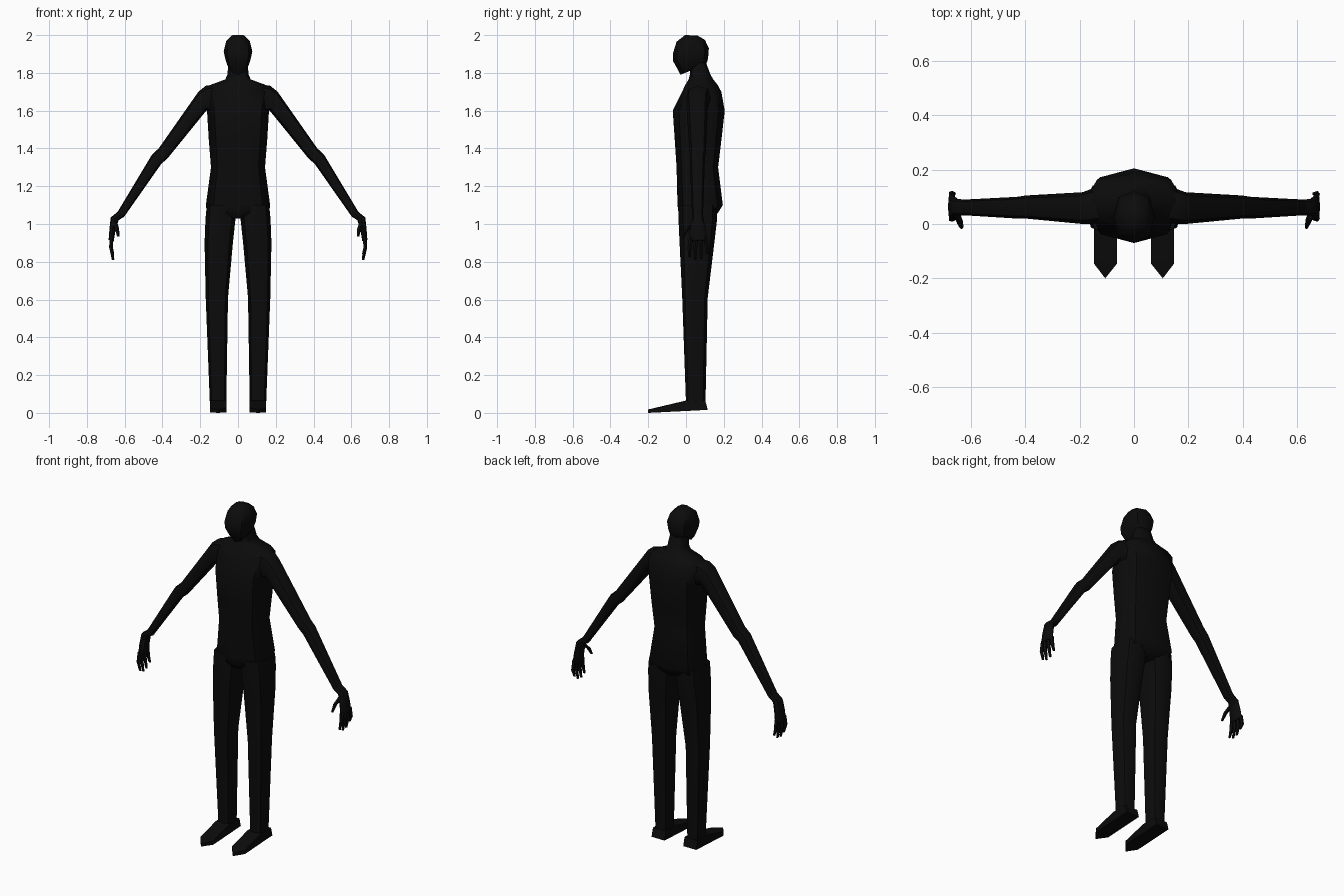
import bpy, bmesh, math
from mathutils import Vector

if "Cube" in bpy.data.objects:
    bpy.data.objects.remove(bpy.data.objects["Cube"])

black = bpy.data.materials.new("matte black")
black.diffuse_color = (0.0035, 0.0035, 0.0035, 1)
black.use_nodes = True
black.node_tree.nodes["Principled BSDF"].inputs["Base Color"].default_value = black.diffuse_color


def finish(name, bm):
    bmesh.ops.recalc_face_normals(bm, faces=bm.faces)
    me = bpy.data.meshes.new(name)
    bm.to_mesh(me)
    bm.free()
    me.materials.append(black)
    ob = bpy.data.objects.new(name, me)
    bpy.context.collection.objects.link(ob)
    bpy.ops.object.select_all(action='DESELECT')
    ob.select_set(True)
    bpy.context.view_layer.objects.active = ob
    bpy.ops.object.shade_smooth_by_angle(angle=math.radians(50))


def ring(a, b, c, d, sides=8, corner=0.76):
    """Cross-section spanning a-b one way and c-d the other."""
    a, b, c, d = map(Vector, (a, b, c, d))
    mid = (a + b + c + d) / 4
    u, v = (a - b) / 2, (d - c) / 2
    pts = []
    for i in range(sides):
        t = 2 * math.pi * i / sides
        k = corner / 0.7071 if sides == 8 and i % 2 else 1
        pts.append(mid + u * math.cos(t) * k + v * math.sin(t) * k)
    return pts


def loft(name, rings):
    bm = bmesh.new()
    loops = [[bm.verts.new(p) for p in r] for r in rings]
    n = len(loops[0])
    for r, s in zip(loops, loops[1:]):
        for i in range(n):
            j = (i + 1) % n
            bm.faces.new((r[i], r[j], s[j], s[i]))
    bm.faces.new(loops[0])
    bm.faces.new(loops[-1])
    finish(name, bm)


def body_ring(zf, zb, w, yf, yb):
    ym, zm = (yf + yb) / 2, (zf + zb) / 2
    return ring((w, ym, zm), (-w, ym, zm), (0, yf, zf), (0, yb, zb))


def limb_ring(side, xo, zo, xi, zi, y0, y1):
    ym, xm, zm = (y0 + y1) / 2, side * (xo + xi) / 2, (zo + zi) / 2
    return ring((side * xo, ym, zo), (side * xi, ym, zi), (xm, y0, zm), (xm, y1, zm))


def digit(name, side, path):
    """Thin tapering finger along a path of x, y, z, radius."""
    loft(name, [ring((side * x + r, y, z), (side * x - r, y, z),
                     (side * x, y - r, z), (side * x, y + r, z), sides=5)
                for x, y, z, r in path])


# Head: front height, back height, half width, front y, back y
loft("head", [body_ring(*r) for r in [
    (1.79, 1.845, .036, -.03, .105), (1.815, 1.86, .055, -.042, .113),
    (1.865, 1.88, .067, -.07, .117), (1.9, 1.93, .076, -.07, .121),
    (1.965, 1.975, .062, -.05, .10), (2.0, 1.998, .032, -.005, .06)]])

# Neck and torso: height, half width, front y, back y
loft("torso", [body_ring(z, z, w, f, b) for z, w, f, b in [
    (1.87, .05, .02, .10), (1.79, .056, .02, .13), (1.765, .068, .014, .145),
    (1.735, .15, -.005, .168), (1.70, .18, -.02, .187), (1.6, .164, -.07, .205),
    (1.45, .155, -.06, .188), (1.3, .143, -.05, .17), (1.1, .17, -.045, .195),
    (1.06, .165, -.04, .17), (1.03, .08, -.02, .14)]])

for side, label in ((1, "left"), (-1, "right")):
    # Arm, wrist and palm: outer x, z, inner x, z, front y, back y
    loft(label + "_arm", [limb_ring(side, *r) for r in [
        (.10, 1.74, .11, 1.60, .01, .14), (.17, 1.732, .14, 1.59, 0, .13),
        (.21, 1.70, .168, 1.60, 0, .117), (.42, 1.40, .375, 1.345, .02, .105),
        (.455, 1.368, .405, 1.32, .02, .10), (.64, 1.06, .605, 1.035, .032, .09)]])
    loft(label + "_hand", [limb_ring(side, *r) for r in [
        (.635, 1.066, .60, 1.041, .032, .09), (.674, 1.035, .632, 1.02, .032, .092),
        (.681, .97, .648, .97, .02, .105), (.685, .915, .658, .91, .016, .112)]])
    # Four fingers and the thumb
    for i, (y, tip) in enumerate(((.028, .825), (.052, .81), (.077, .815), (.102, .84))):
        spread = (y - .065) * .25
        digit(f"{label}_finger_{i + 1}", side, [
            (.671, y, .93, .012), (.673, y + spread, .875, .011),
            (.662, y + spread, tip, .007)])
    digit(label + "_thumb", side, [
        (.654, .04, 1.01, .014), (.641, .008, .975, .012), (.635, -.012, .935, .007)])

    # Leg
    loft(label + "_leg", [limb_ring(side, *r) for r in [
        (.165, 1.10, .02, 1.10, -.04, .165), (.172, 1.03, .013, 1.03, -.04, .165),
        (.177, .9, .027, .9, -.034, .15), (.171, .61, .053, .61, -.02, .115),
        (.149, .05, .062, .05, .0, .103)]])

    # Pointed foot
    bm = bmesh.new()
    for x in (.062, .148):
        for y, z in ((.115, .016), (.102, .066), (.003, .066), (-.145, .027), (-.145, .003)):
            bm.verts.new((side * x, y, z))
    for z in (0, .018):
        bm.verts.new((side * .106, -.2, z))
    bmesh.ops.convex_hull(bm, input=bm.verts)
    finish(label + "_foot", bm)
